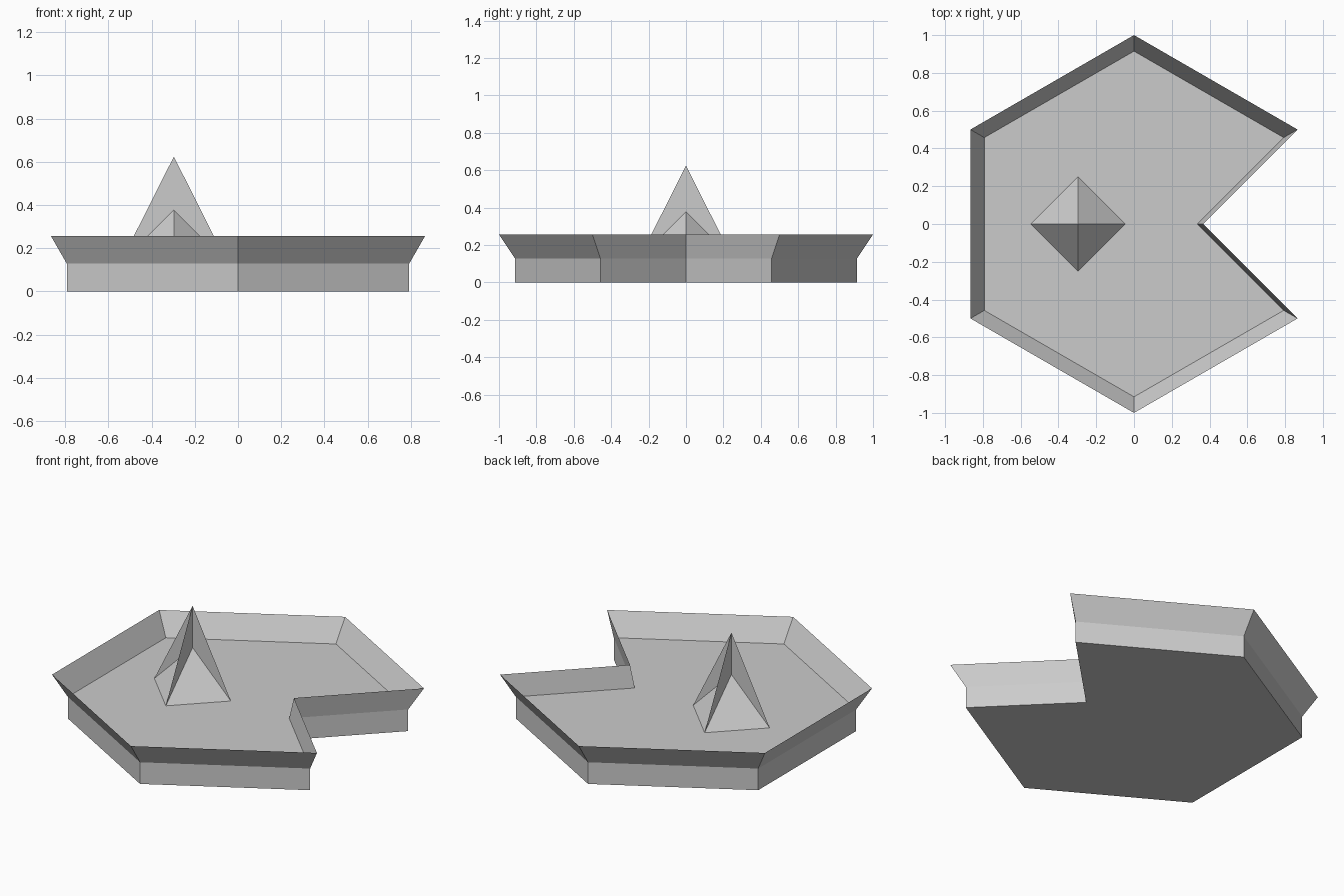
import bpy
import math

if "Cube" in bpy.data.objects:
    bpy.data.objects.remove(bpy.data.objects["Cube"])

grey = bpy.data.materials.new("plain grey")
grey.diffuse_color = (0.6, 0.6, 0.6, 1)
grey.use_nodes = True
grey.node_tree.nodes["Principled BSDF"].inputs["Base Color"].default_value = grey.diffuse_color

FLOOR, TOP, INNER = 0.128, 0.256, 0.915


def make(name, verts, faces):
    mesh = bpy.data.meshes.new(name)
    mesh.from_pydata(verts, [], faces)
    mesh.materials.append(grey)
    mesh.update()
    obj = bpy.data.objects.new(name, mesh)
    bpy.context.collection.objects.link(obj)
    return obj


def ring(scale, z):
    return [(x * scale, y * scale, z) for x, y in outline]


def sides(n):
    return [(i, (i + 1) % n, (i + 1) % n + n, i + n) for i in range(n)]


# Hexagon outline, counter-clockwise, with a right-angled notch on the +x side
outline = [(math.cos(math.radians(a)), math.sin(math.radians(a)))
           for a in range(30, 331, 60)]
outline.append((math.cos(math.radians(30)) - 0.5, 0))
n = len(outline)

# Solid slab: walls, underside and tray floor
make("base_slab", ring(INNER, 0) + ring(INNER, FLOOR),
     sides(n) + [tuple(reversed(range(n))), tuple(range(n, 2 * n))])

# Thin rim flaring outward from the slab's top edge
make("flared_rim", ring(INNER, FLOOR) + ring(1, TOP), sides(n))

# Spike: low four-sided pyramid with two tall crossed fins
cx, r = -0.297, 0.25
corners = [(cx + r * math.cos(i * math.pi / 2), r * math.sin(i * math.pi / 2), FLOOR)
           for i in range(4)]
make("spike_pyramid", corners + [(cx, 0, 0.377)],
     [(i, (i + 1) % 4, 4) for i in range(4)])
for i, name in enumerate(("spike_fin_across", "spike_fin_along")):
    make(name, [corners[i], corners[i + 2], (cx, 0, 0.624)], [(0, 1, 2)])
